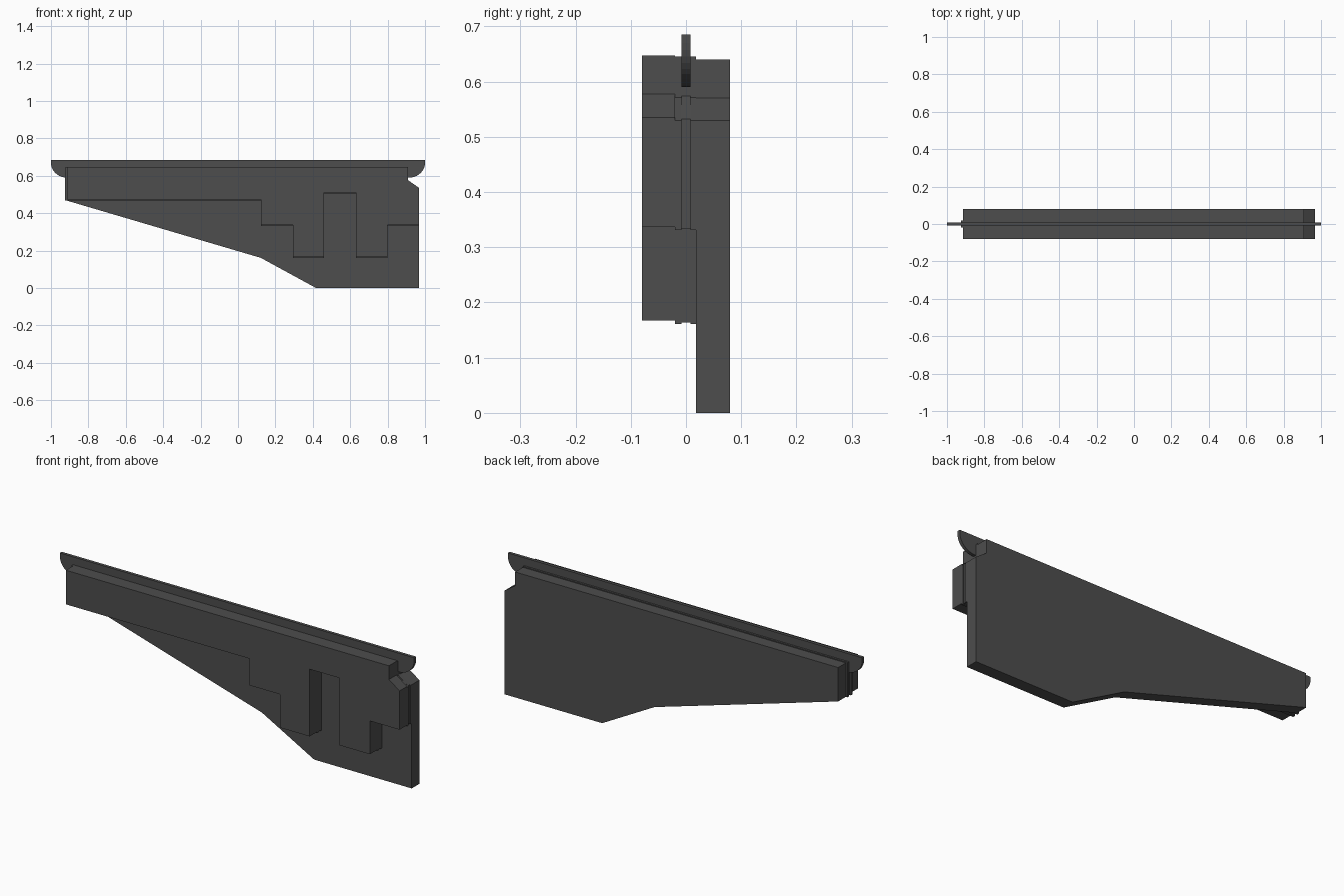
import bpy, bmesh, math

if "Cube" in bpy.data.objects:
    bpy.data.objects.remove(bpy.data.objects["Cube"])

dark = bpy.data.materials.new("dark_grey")
dark.diffuse_color = (0.075, 0.075, 0.075, 1)
dark.use_nodes = True
dark.node_tree.nodes["Principled BSDF"].inputs["Base Color"].default_value = dark.diffuse_color


def plate(name, outline, y0, y1):
    """Extrude an (x, z) outline from y0 to y1."""
    bm = bmesh.new()
    face = bm.faces.new([bm.verts.new((x, y0, z)) for x, z in outline])
    ext = bmesh.ops.extrude_face_region(bm, geom=[face])
    moved = [v for v in ext["geom"] if isinstance(v, bmesh.types.BMVert)]
    bmesh.ops.translate(bm, verts=moved, vec=(0, y1 - y0, 0))
    bmesh.ops.recalc_face_normals(bm, faces=bm.faces)
    me = bpy.data.meshes.new(name)
    bm.to_mesh(me)
    bm.free()
    me.materials.append(dark)
    ob = bpy.data.objects.new(name, me)
    bpy.context.collection.objects.link(ob)
    return ob


def stepped(left, top, dz, inset=0.0):
    """Stepped outline shared by the front plate and the inner layers."""
    right = 0.968 - inset
    low = [(right, 0.535), (right, 0.337), (0.80, 0.337), (0.80, 0.167),
           (0.63, 0.167), (0.63, 0.51), (0.46, 0.51), (0.46, 0.167),
           (0.293, 0.167), (0.293, 0.337), (0.122, 0.337), (0.122, 0.473),
           (left, 0.473)]
    return ([(left, top), (0.908, top), (0.908, 0.577 + dz)]
            + [(x, z + dz) for x, z in low])


# Stepped front plate and inner layers
plate("front_plate", stepped(-0.915, 0.647, 0), -0.08, -0.02)
plate("front_spacer", stepped(-0.925, 0.645, -0.006), -0.02, -0.008)
plate("core_layer", stepped(-0.918, 0.592, -0.003, 0.004), -0.008, 0.008)
plate("rear_spacer", stepped(-0.925, 0.645, -0.006), 0.008, 0.018)

# Full-depth back plate
plate("back_plate",
      [(-0.915, 0.64), (0.908, 0.64), (0.908, 0.57), (0.968, 0.529),
       (0.968, 0), (0.417, 0), (0.122, 0.161), (-0.915, 0.467)], 0.018, 0.08)

# Thin top rail with rounded lower ends
arc = [(0.915 + 0.085 * math.cos(a), 0.67 - 0.08 * math.sin(a))
       for a in (math.radians(9 * i) for i in range(11))]
rail = [(1, 0.685)] + arc
rail += [(-x, z) for x, z in reversed(rail)]
plate("top_rail", rail, -0.008, 0.008)
